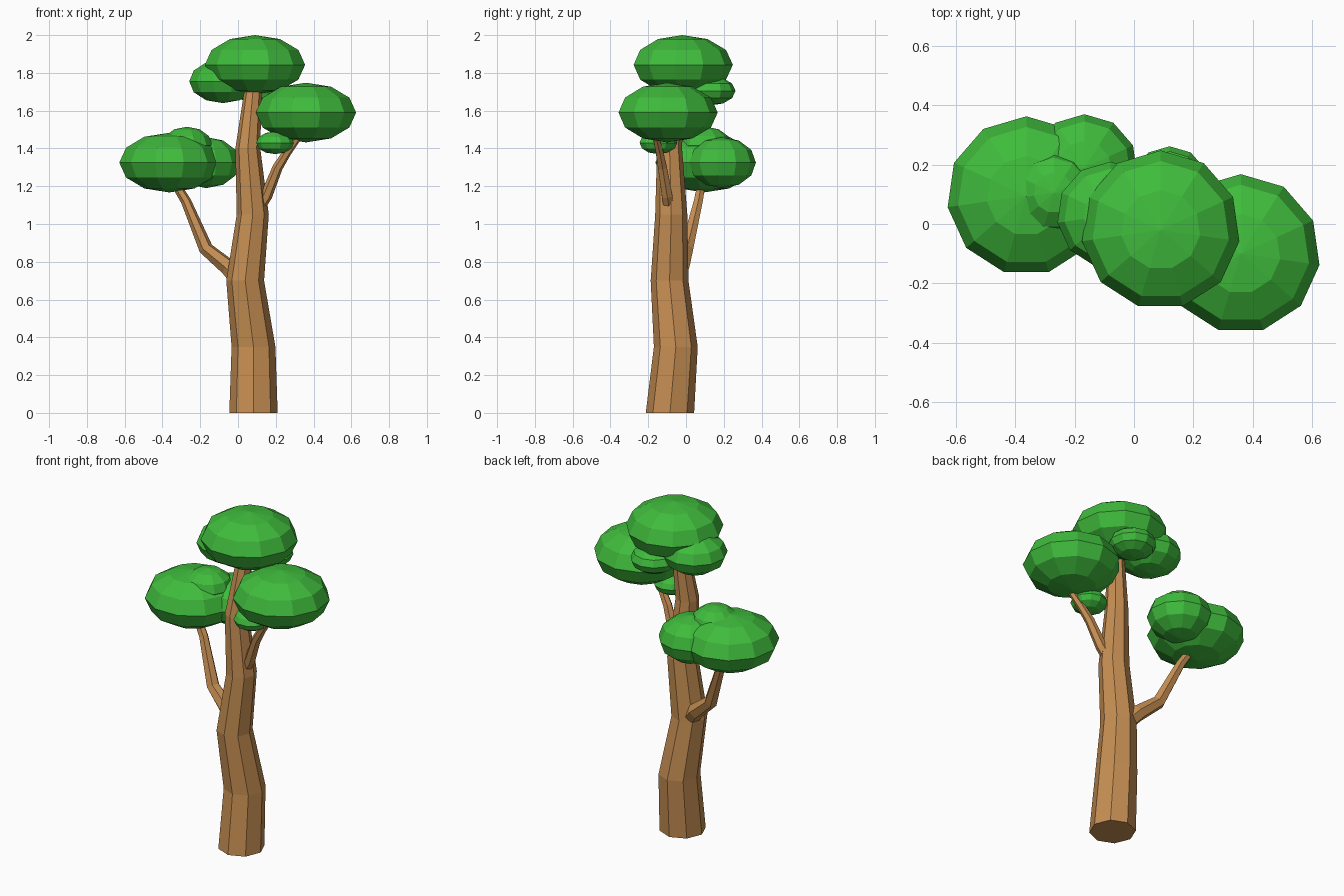
import bpy, bmesh
from mathutils import Vector, Matrix
from math import cos, sin, tau

if "Cube" in bpy.data.objects:
    bpy.data.objects.remove(bpy.data.objects["Cube"])


def material(name, rgb):
    m = bpy.data.materials.new(name)
    m.diffuse_color = (*rgb, 1)
    m.use_nodes = True
    m.node_tree.nodes["Principled BSDF"].inputs["Base Color"].default_value = m.diffuse_color
    return m


bark = material("bark", (0.56, 0.27, 0.085))
leaf = material("leaf", (0.05, 0.5, 0.045))


def finish(bm, name, mat):
    bmesh.ops.recalc_face_normals(bm, faces=bm.faces)
    me = bpy.data.meshes.new(name)
    bm.to_mesh(me)
    bm.free()
    me.materials.append(mat)
    ob = bpy.data.objects.new(name, me)
    bpy.context.collection.objects.link(ob)
    return ob


def limb(name, path, sides, level=False):
    """Tapered tube along (x, y, z, radius) points; level keeps rings horizontal."""
    bm = bmesh.new()
    pts = [Vector(p[:3]) for p in path]
    rings = []
    for i, p in enumerate(pts):
        t = (pts[min(i + 1, len(pts) - 1)] - pts[max(i - 1, 0)]).normalized()
        if level:
            t = Vector((0, 0, 1))
        u = Vector((1, 0, 0))
        u = (u - t * u.dot(t)).normalized()
        v = t.cross(u)
        r = path[i][3]
        rings.append([bm.verts.new(p + r * (cos(tau * k / sides) * u + sin(tau * k / sides) * v))
                      for k in range(sides)])
    for a, b in zip(rings, rings[1:]):
        for k in range(sides):
            n = (k + 1) % sides
            bm.faces.new((a[k], a[n], b[n], b[k]))
    bm.faces.new(rings[0][::-1])
    bm.faces.new(rings[-1])
    return finish(bm, name, bark)


def clump(name, centre, radius, height):
    """Flattened low-poly ball of leaves."""
    bm = bmesh.new()
    mat = Matrix.Translation(centre) @ Matrix.Diagonal((radius, radius, height, 1))
    bmesh.ops.create_uvsphere(bm, u_segments=11, v_segments=6, radius=1, matrix=mat)
    return finish(bm, name, leaf)


# Trunk with a slight wobble
limb("trunk", [(0.082, -0.085, 0, 0.128), (0.082, -0.054, 0.35, 0.116),
               (0.038, -0.087, 0.70, 0.100), (0.078, -0.078, 1.05, 0.085),
               (0.052, -0.087, 1.40, 0.066), (0.085, -0.05, 1.77, 0.042)], 8, True)

# Branches
limb("left_branch", [(0.03, -0.07, 0.68, 0.050), (-0.05, -0.025, 0.77, 0.046),
                     (-0.17, 0.005, 0.87, 0.038), (-0.275, 0.065, 1.12, 0.027),
                     (-0.36, 0.09, 1.26, 0.022)], 6)
limb("right_branch", [(0.09, -0.085, 1.06, 0.034), (0.15, -0.10, 1.15, 0.032),
                      (0.21, -0.125, 1.30, 0.027), (0.26, -0.14, 1.38, 0.023),
                      (0.34, -0.165, 1.49, 0.018)], 6)

# Foliage: three big clumps, each with smaller ones around it
clump("top_foliage", (0.09, -0.02, 1.843), 0.268, 0.157)
clump("top_foliage_left", (-0.08, 0.03, 1.755), 0.18, 0.115)
clump("top_foliage_back", (0.12, 0.13, 1.705), 0.132, 0.077)
clump("right_foliage", (0.36, -0.10, 1.59), 0.268, 0.158)
clump("right_foliage_low", (0.197, -0.148, 1.43), 0.102, 0.06)
clump("left_foliage", (-0.363, 0.095, 1.325), 0.268, 0.158)
clump("left_foliage_upper", (-0.27, 0.105, 1.415), 0.136, 0.10)
clump("left_foliage_back", (-0.167, 0.19, 1.325), 0.18, 0.135)
